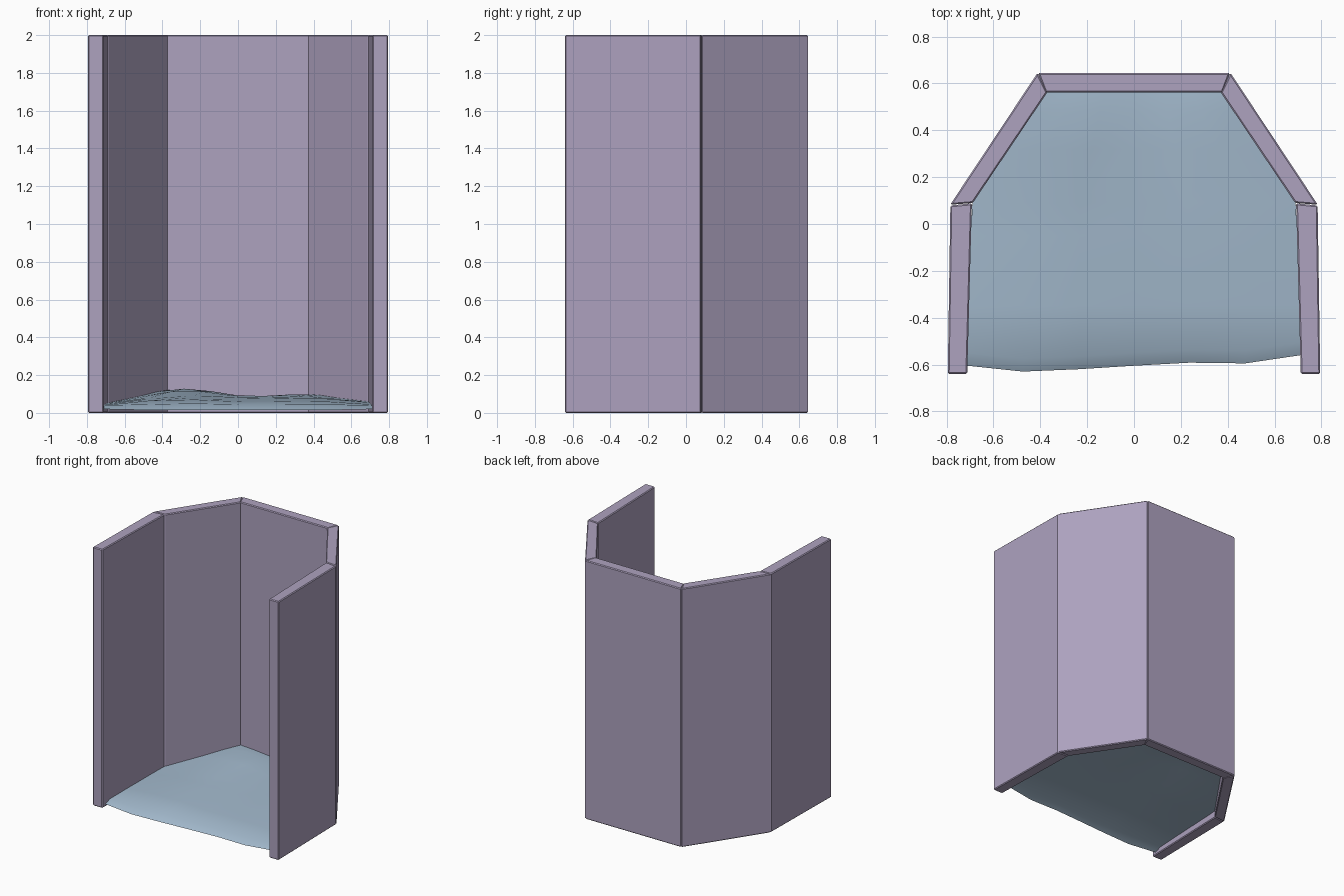
import bpy, bmesh

if "Cube" in bpy.data.objects:
    bpy.data.objects.remove(bpy.data.objects["Cube"])


def material(name, rgb):
    m = bpy.data.materials.new(name)
    m.diffuse_color = (*rgb, 1)
    m.use_nodes = True
    m.node_tree.nodes["Principled BSDF"].inputs["Base Color"].default_value = m.diffuse_color
    return m


wall_mat = material("wall_lilac", (0.42, 0.36, 0.52))
floor_mat = material("floor_blue", (0.36, 0.48, 0.60))


def add_object(name, bm, mat):
    me = bpy.data.meshes.new(name)
    bm.to_mesh(me)
    bm.free()
    ob = bpy.data.objects.new(name, me)
    bpy.context.collection.objects.link(ob)
    me.materials.append(mat)
    return ob


def panel(name, outline, height=2.0):
    """Upright slab extruded from a four-point plan, with a fine edge bevel."""
    bm = bmesh.new()
    face = bm.faces.new([bm.verts.new((x, y, 0)) for x, y in outline])
    ext = bmesh.ops.extrude_face_region(bm, geom=[face])
    for v in ext["geom"]:
        if isinstance(v, bmesh.types.BMVert):
            v.co.z = height
    bmesh.ops.recalc_face_normals(bm, faces=bm.faces)
    ob = add_object(name, bm, wall_mat)
    bevel = ob.modifiers.new("edge_bevel", 'BEVEL')
    bevel.width = 0.006
    bevel.segments = 1
    return ob


# Five wall panels around an open front
panel("back_wall", [(-0.378, 0.562), (0.378, 0.562), (0.41, 0.645), (-0.41, 0.645)])
for side, s in (("left", -1), ("right", 1)):
    panel(side + "_angled_wall",
          [(s * x, y) for x, y in ((0.37, 0.562), (0.688, 0.09), (0.785, 0.082), (0.412, 0.645))])
    panel(side + "_side_wall",
          [(s * x, y) for x, y in ((0.712, -0.64), (0.795, -0.64), (0.784, 0.079), (0.692, 0.088))])

# Uneven floor sheet: rows run front to back, columns left to right
front_y = [-0.605, -0.63, -0.62, -0.605, -0.592, -0.595, -0.56]
rows = [  # y (None = offset from the front edge), half width, heights
    (0.00, 0.712, [.020, .015, .015, .015, .015, .015, .020]),
    (0.055, 0.712, [.040, .045, .050, .045, .045, .045, .040]),
    (-0.35, 0.705, [.045, .065, .070, .060, .062, .060, .045]),
    (-0.05, 0.697, [.050, .075, .082, .075, .078, .075, .055]),
    (0.09, 0.690, [.052, .082, .092, .082, .083, .078, .060]),
    (0.32, 0.537, [.085, .112, .112, .088, .088, .090, .078]),
    (0.48, 0.430, [.112, .128, .115, .092, .090, .098, .095]),
    (0.562, 0.378, [.122, .115, .103, .088, .083, .088, .098]),
]
bm = bmesh.new()
grid = []
for r, (y, half, heights) in enumerate(rows):
    grid.append([bm.verts.new(((c / 3 - 1) * half, y + (front_y[c] if r < 2 else 0), z))
                 for c, z in enumerate(heights)])
for a, b in zip(grid, grid[1:]):
    for c in range(6):
        f = bm.faces.new((a[c], a[c + 1], b[c + 1], b[c]))
        f.smooth = True
add_object("floor_sheet", bm, floor_mat)
